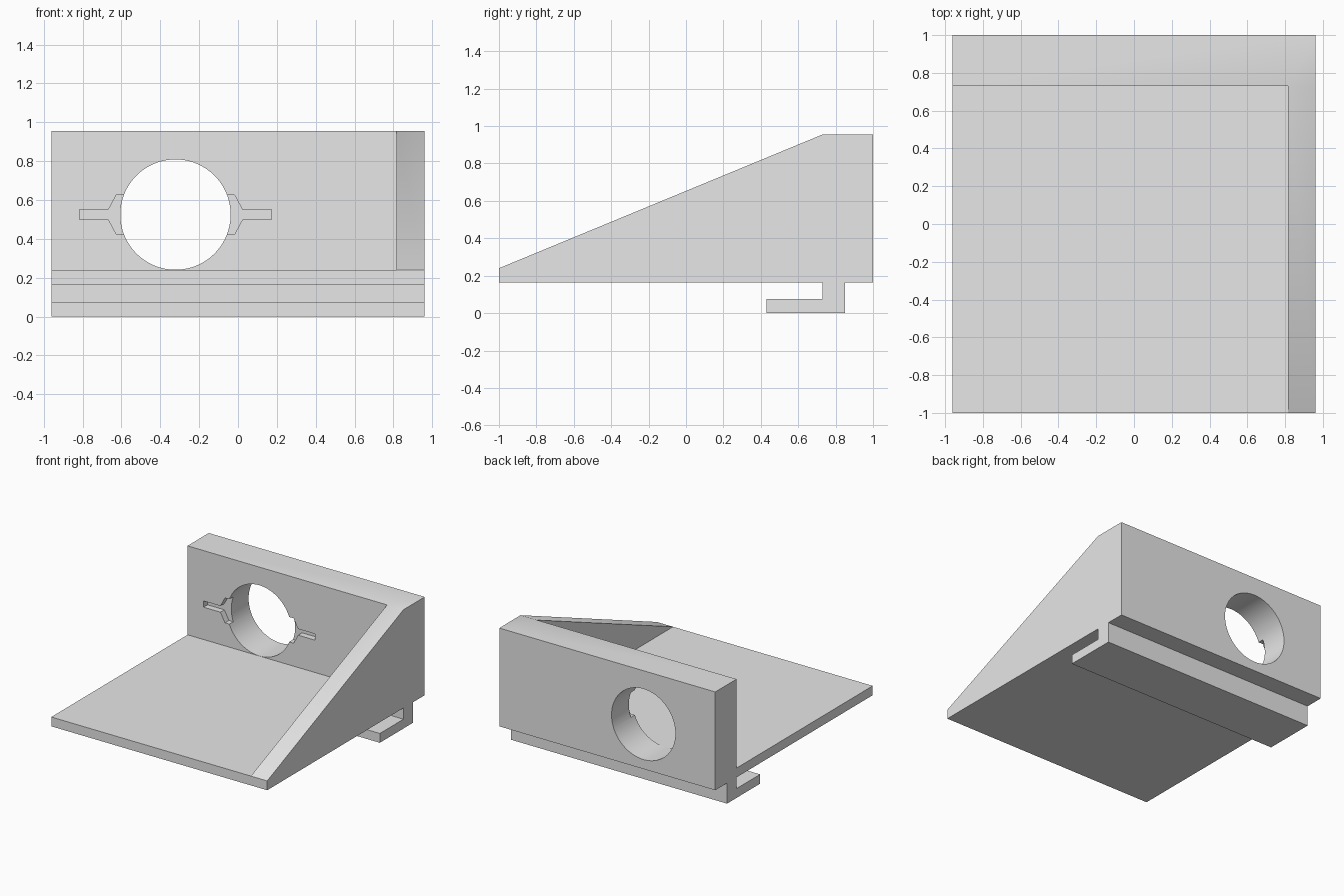
import bpy
import bmesh
import math
from mathutils import Vector

cube = bpy.data.objects.get("Cube")
if cube:
    bpy.data.objects.remove(cube, do_unlink=True)

HALF_W, DEPTH = 0.96, 1.0
BASE, FLOOR, TOP = 0.165, 0.24, 0.955
WALL_Y = 0.73
GUSSET_X = 0.815
HOLE_X, HOLE_Z, HOLE_R = -0.322, 0.525, 0.284


def prism(name, points, axis, start, end):
    """Extrude a closed profile along x (profile in y, z) or y (profile in x, z)."""
    bm = bmesh.new()
    place = (lambda a, b: (start, a, b)) if axis == "x" else (lambda a, b: (a, start, b))
    face = bm.faces.new([bm.verts.new(place(a, b)) for a, b in points])
    moved = bmesh.ops.extrude_face_region(bm, geom=[face])["geom"]
    shift = Vector((1, 0, 0) if axis == "x" else (0, 1, 0)) * (end - start)
    bmesh.ops.translate(bm, vec=shift,
                        verts=[g for g in moved if isinstance(g, bmesh.types.BMVert)])
    bmesh.ops.recalc_face_normals(bm, faces=bm.faces[:])
    mesh = bpy.data.meshes.new(name)
    bm.to_mesh(mesh)
    bm.free()
    obj = bpy.data.objects.new(name, mesh)
    bpy.context.collection.objects.link(obj)
    return obj


def combine(target, other, operation):
    """Apply a boolean and remove the other object."""
    bpy.context.view_layer.objects.active = target
    mod = target.modifiers.new(operation, "BOOLEAN")
    mod.operation, mod.object, mod.solver = operation, other, "EXACT"
    bpy.ops.object.modifier_apply(modifier=mod.name)
    bpy.data.objects.remove(other, do_unlink=True)


# Floor plate, back wall and underside hook in one side profile
bracket = prism("wall_bracket", [
    (-DEPTH, BASE), (WALL_Y, BASE), (WALL_Y, 0.075), (0.43, 0.075), (0.43, 0),
    (0.85, 0), (0.85, BASE), (DEPTH, BASE), (DEPTH, TOP), (WALL_Y, TOP),
    (WALL_Y, FLOOR), (-DEPTH, FLOOR)], "x", -HALF_W, HALF_W)

# Sloping side gusset
gusset = prism("side_gusset", [
    (-DEPTH, BASE), (DEPTH, BASE), (DEPTH, TOP), (WALL_Y, TOP), (-DEPTH, FLOOR)],
    "x", GUSSET_X, HALF_W)
combine(bracket, gusset, "UNION")

# Shallow slots on both sides of the hole
half = [(0.305, 0.1), (0.345, 0.025), (0.495, 0.025)]
right = half + [(x, -z) for x, z in reversed(half)]
outline = right + [(-x, -z) for x, z in right]
slots = prism("slot_cutter", [(HOLE_X + x, HOLE_Z + z) for x, z in outline],
              "y", WALL_Y - 0.1, WALL_Y + 0.05)
combine(bracket, slots, "DIFFERENCE")

# Round hole through the wall
SIDES = 96
ring = [math.tau * (i + 0.5) / SIDES for i in range(SIDES)]
hole = prism("hole_cutter", [(HOLE_X + HOLE_R * math.cos(a), HOLE_Z + HOLE_R * math.sin(a))
                             for a in ring], "y", WALL_Y - 0.1, DEPTH + 0.1)
combine(bracket, hole, "DIFFERENCE")

# Merge coplanar faces
bm = bmesh.new()
bm.from_mesh(bracket.data)
bmesh.ops.remove_doubles(bm, verts=bm.verts[:], dist=0.0001)
bmesh.ops.dissolve_limit(bm, angle_limit=math.radians(0.5),
                         verts=bm.verts[:], edges=bm.edges[:])
bm.to_mesh(bracket.data)
bm.free()

# Plain grey material
grey = bpy.data.materials.new("light_grey")
grey.use_nodes = True
colour = (0.8, 0.8, 0.8, 1)
grey.diffuse_color = colour
grey.node_tree.nodes["Principled BSDF"].inputs["Base Color"].default_value = colour
bracket.data.materials.clear()
bracket.data.materials.append(grey)

# Smooth the hole and the gusset bend, keep corners sharp
bpy.ops.object.select_all(action="DESELECT")
bracket.select_set(True)
bpy.context.view_layer.objects.active = bracket
bpy.ops.object.shade_smooth_by_angle(angle=math.radians(30))
